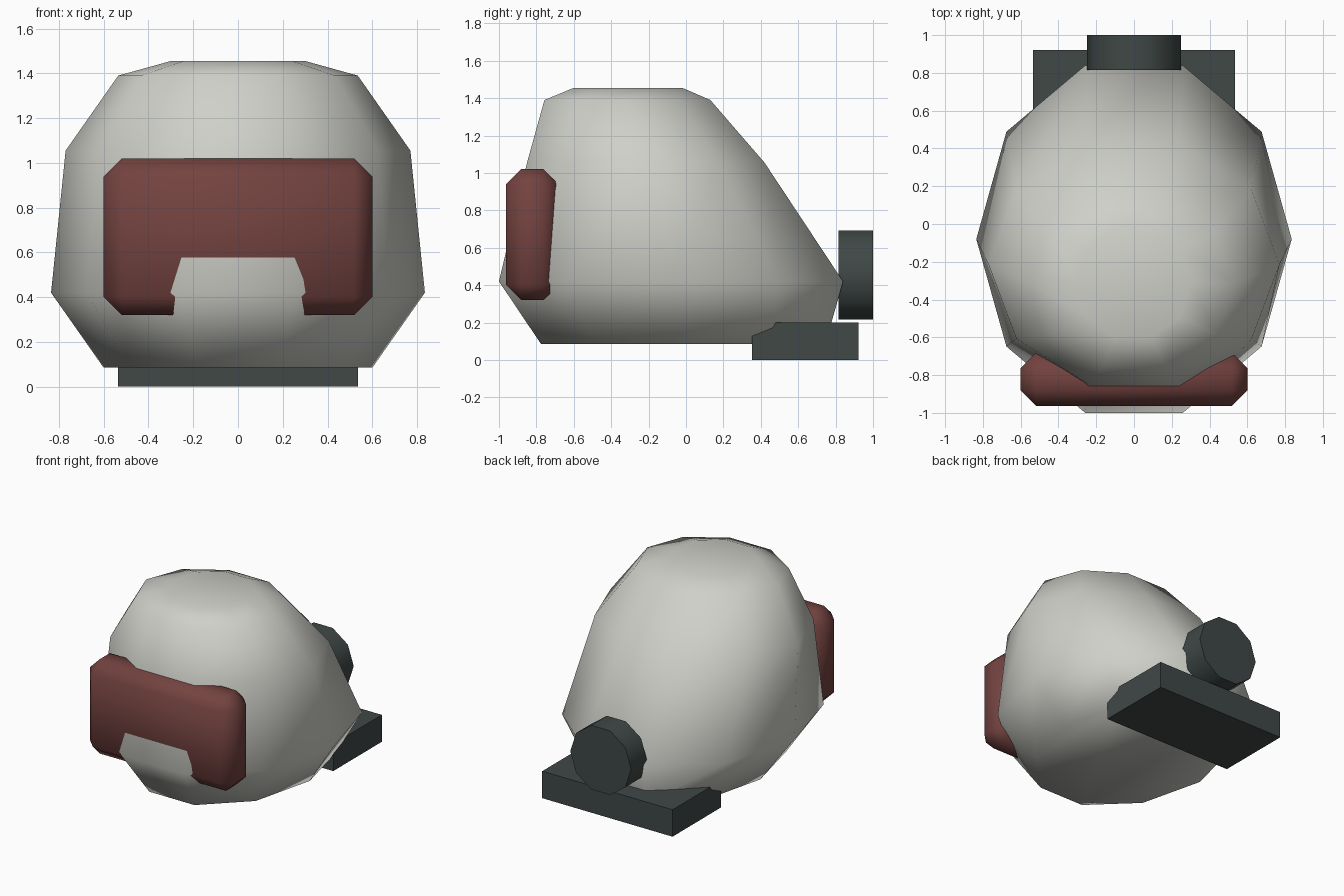
import bpy, bmesh, math
from mathutils import Matrix

if "Cube" in bpy.data.objects:
    bpy.data.objects.remove(bpy.data.objects["Cube"])

def material(name, rgb):
    m = bpy.data.materials.new(name)
    m.diffuse_color = (*rgb, 1)
    m.use_nodes = True
    m.node_tree.nodes["Principled BSDF"].inputs["Base Color"].default_value = m.diffuse_color
    return m

PALE = material("pale_shell", (0.62, 0.63, 0.58))
RED = material("dark_red", (0.17, 0.055, 0.05))
DARK = material("dark_grey", (0.05, 0.065, 0.062))

def finish(bm, name, mat, angle=None):
    bmesh.ops.recalc_face_normals(bm, faces=bm.faces)
    me = bpy.data.meshes.new(name)
    bm.to_mesh(me)
    bm.free()
    ob = bpy.data.objects.new(name, me)
    bpy.context.collection.objects.link(ob)
    me.materials.append(mat)
    if angle:
        bpy.ops.object.select_all(action='DESELECT')
        ob.select_set(True)
        bpy.context.view_layer.objects.active = ob
        bpy.ops.object.shade_smooth_by_angle(angle=math.radians(angle))
    return ob

def box(x, y0, y1, z0, z1, bevel=0):
    bm = bmesh.new()
    bmesh.ops.create_cube(bm, size=1, matrix=Matrix.Translation((0, (y0 + y1) / 2, (z0 + z1) / 2))
                          @ Matrix.Diagonal((2 * x, y1 - y0, z1 - z0, 1)))
    if bevel:
        bmesh.ops.bevel(bm, geom=bm.edges[:], offset=bevel, segments=1, affect='EDGES')
    return bm

# Shell: ten-sided rings (z, half width, front y, back y) joined bottom to top
RINGS = [(0.085, 0.60, -0.775, 0.745), (0.42, 0.835, -1.0, 0.84), (1.055, 0.77, -0.85, 0.42),
         (1.39, 0.535, -0.757, 0.13), (1.455, 0.30, -0.60, -0.02)]
N = 10
bm = bmesh.new()
loops = []
for z, rx, front, back in RINGS:
    cy, ry = (front + back) / 2, (back - front) / 2 / math.sin(math.radians(72))
    loops.append([bm.verts.new((rx * math.cos(math.tau * i / N), cy + ry * math.sin(math.tau * i / N), z))
                  for i in range(N)])
for a, b in zip(loops, loops[1:]):
    for i in range(N):
        j = (i + 1) % N
        bm.faces.new((a[i], a[j], b[j], b[i]))
bm.faces.new(loops[0])
bm.faces.new(loops[-1])
finish(bm, "helmet_shell", PALE, 60)

# Visor: chamfered block, the chin of the shell pokes through it
finish(box(0.60, -0.963, -0.68, 0.32, 1.02, 0.082), "visor", RED, 60)

# Rear foot block
finish(box(0.535, 0.353, 0.922, 0, 0.2), "rear_foot", DARK)

# Rear round port, ten-sided, axis along y
bm = bmesh.new()
bmesh.ops.create_cone(bm, cap_ends=True, segments=N, radius1=0.25, radius2=0.25, depth=0.184)
# put two corners on the left and right
tilt = math.atan2(bm.verts[:][0].co.y, bm.verts[:][0].co.x)
bmesh.ops.transform(bm, verts=bm.verts, matrix=Matrix.Translation((0, 0.908, 0.455))
                    @ Matrix.Rotation(math.pi / 2, 4, 'X') @ Matrix.Rotation(-tilt, 4, 'Z'))
finish(bm, "rear_port", DARK, 45)
